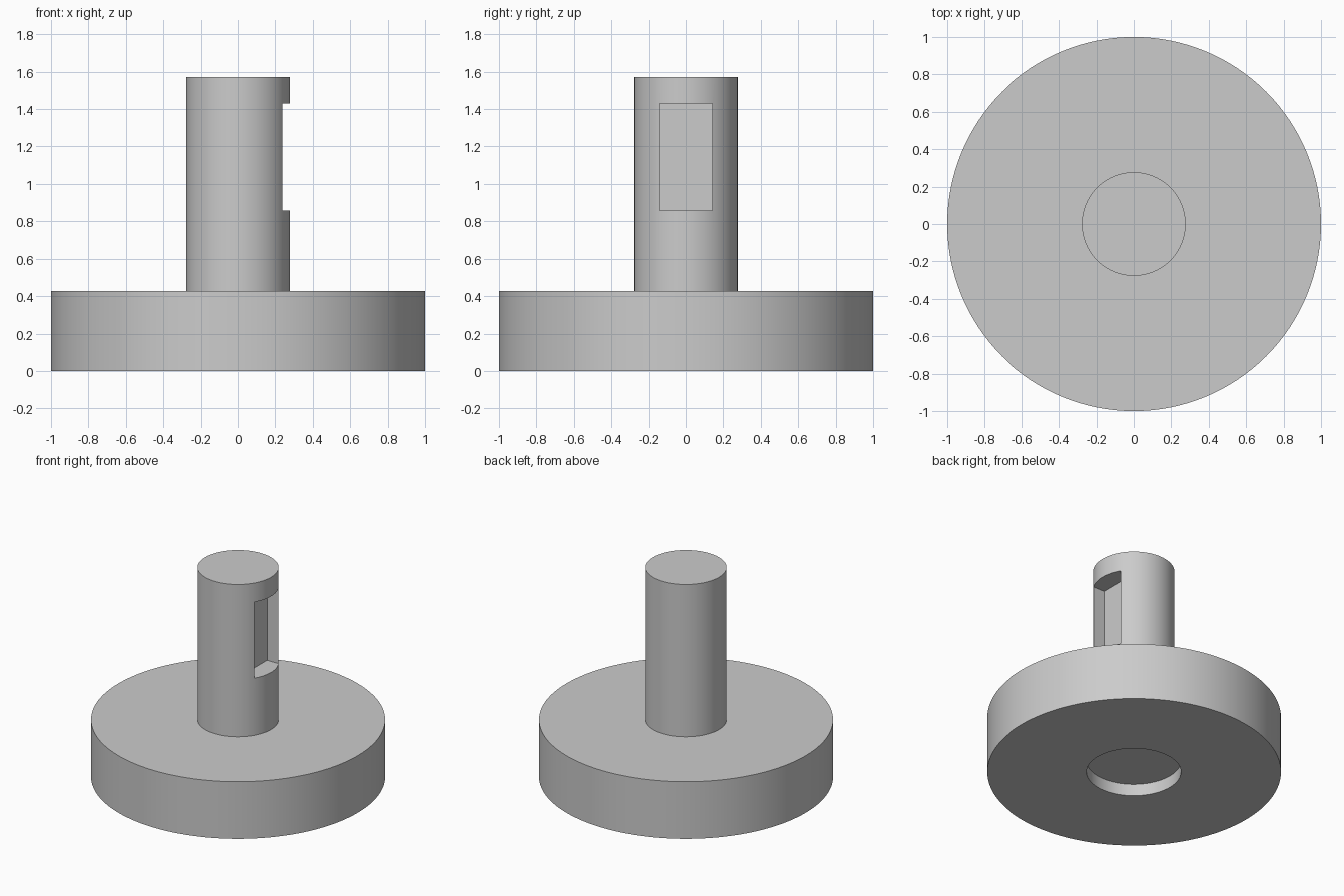
import bpy, bmesh, math

cube = bpy.data.objects.get("Cube")
if cube:
    bpy.data.objects.remove(cube, do_unlink=True)

# Plain grey material
grey = bpy.data.materials.new("plain_grey")
grey.use_nodes = True
colour = (0.6, 0.6, 0.6, 1.0)
grey.diffuse_color = colour
grey.node_tree.nodes["Principled BSDF"].inputs["Base Color"].default_value = colour

# Main dimensions
U = 1 / 14
BASE_R, BASE_H = 1.0, 6 * U
SHAFT_R, TOP = 0.277, 22 * U
RECESS_R, RECESS_H = 0.321, 0.089


def lathe(name, profile, steps=128):
    """Revolve an (r, z) profile around the z axis."""
    bm = bmesh.new()
    verts = [bm.verts.new((r, 0, z)) for r, z in profile]
    edges = [bm.edges.new(pair) for pair in zip(verts, verts[1:])]
    bmesh.ops.spin(bm, geom=verts + edges, cent=(0, 0, 0), axis=(0, 0, 1),
                   angle=math.tau, steps=steps, use_duplicate=False)
    bmesh.ops.remove_doubles(bm, verts=bm.verts[:], dist=1e-5)
    bmesh.ops.recalc_face_normals(bm, faces=bm.faces[:])
    mesh = bpy.data.meshes.new(name)
    bm.to_mesh(mesh)
    bm.free()
    obj = bpy.data.objects.new(name, mesh)
    bpy.context.collection.objects.link(obj)
    mesh.materials.append(grey)
    return obj


# Round base with a shallow recess underneath, and the shaft above it
body = lathe("flanged_shaft", [
    (0, RECESS_H), (RECESS_R, RECESS_H), (RECESS_R, 0), (BASE_R, 0),
    (BASE_R, BASE_H), (SHAFT_R, BASE_H), (SHAFT_R, TOP), (0, TOP)])

# Rectangular keyway on the +x side of the shaft
x0, x1 = 2 * U, 6 * U
z0, z1 = 12 * U, 20 * U
bpy.ops.mesh.primitive_cube_add(size=1, location=((x0 + x1) / 2, 0, (z0 + z1) / 2))
cutter = bpy.context.object
cutter.name = "keyway_cutter"
cutter.scale = (x1 - x0, 4 * U, z1 - z0)
cutter.hide_render = True
cutter.data.materials.append(grey)

cut = body.modifiers.new("keyway", "BOOLEAN")
cut.operation = "DIFFERENCE"
cut.solver = "EXACT"
cut.object = cutter

bpy.ops.object.select_all(action="DESELECT")
body.select_set(True)
bpy.context.view_layer.objects.active = body
bpy.ops.object.modifier_apply(modifier=cut.name)
bpy.data.objects.remove(cutter, do_unlink=True)

# Smooth round walls, crisp rims
bpy.ops.object.shade_smooth_by_angle(angle=math.radians(25))
